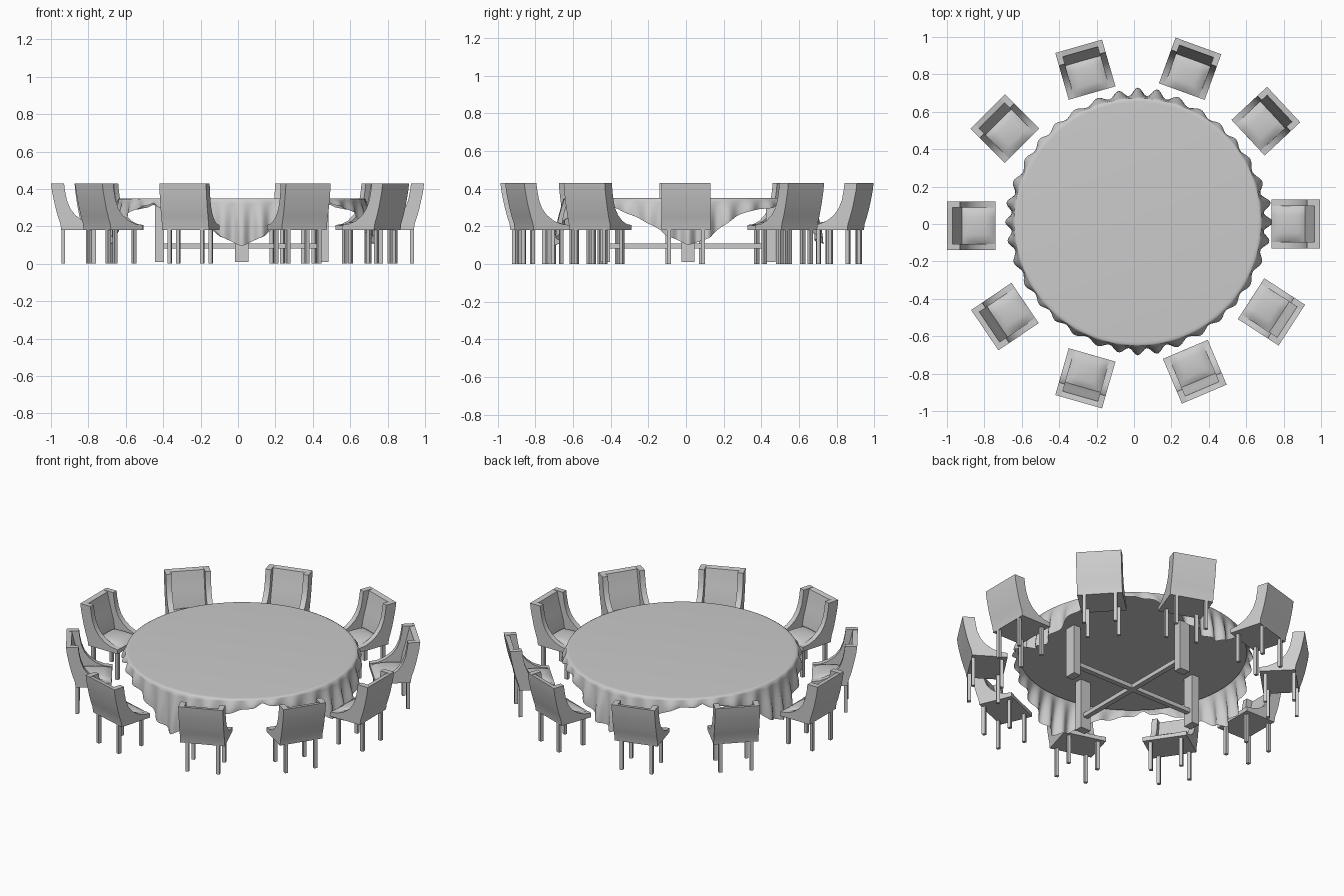
import bpy, bmesh
from math import sin, cos, pi, radians
from mathutils import Matrix

if "Cube" in bpy.data.objects:
    bpy.data.objects.remove(bpy.data.objects["Cube"])

CX, CY, R = 0.02, 0.01, 0.66   # table centre and radius


def add(name, mesh, matrix=Matrix(), smooth=None):
    ob = bpy.data.objects.new(name, mesh)
    bpy.context.collection.objects.link(ob)
    ob.matrix_world = matrix
    if smooth:
        bpy.ops.object.select_all(action='DESELECT')
        ob.select_set(True)
        bpy.context.view_layer.objects.active = ob
        bpy.ops.object.shade_smooth_by_angle(angle=radians(smooth))
    return ob


def to_mesh(bm, name):
    bmesh.ops.recalc_face_normals(bm, faces=bm.faces)
    me = bpy.data.meshes.new(name)
    bm.to_mesh(me)
    bm.free()
    return me


def put_box(bm, x0, x1, y0, y1, z0, z1):
    m = Matrix.Translation(((x0 + x1) / 2, (y0 + y1) / 2, (z0 + z1) / 2)) \
        @ Matrix.Diagonal((x1 - x0, y1 - y0, z1 - z0, 1))
    return bmesh.ops.create_cube(bm, size=1, matrix=m)['verts']


def put_profile(bm, pts, y0, y1):
    # extrude an x-z outline from y0 to y1
    a = [bm.verts.new((x, y0, z)) for x, z in pts]
    b = [bm.verts.new((x, y1, z)) for x, z in pts]
    bm.faces.new(a)
    bm.faces.new(b[::-1])
    for i in range(len(pts)):
        j = (i + 1) % len(pts)
        bm.faces.new((a[i], b[i], b[j], a[j]))


# ---- chair parts, local +x points to the chair's back ----
OUTER = [(0.075, 0.18), (0.08, 0.215), (0.092, 0.25), (0.106, 0.30),
         (0.117, 0.35), (0.125, 0.39), (0.13, 0.43)]
INNER = [(0.06, 0.43), (0.055, 0.39), (0.045, 0.34), (0.027, 0.295),
         (0.0, 0.26), (-0.04, 0.23), (-0.085, 0.212), (-0.13, 0.207)]
BACK_IN = [(0.10, 0.425), (0.09, 0.38), (0.075, 0.32), (0.058, 0.26), (0.045, 0.18)]

bm = bmesh.new()
for s in (-1, 1):
    put_profile(bm, [(-0.13, 0.18)] + OUTER + INNER, s * 0.13, s * 0.097)
side_mesh = to_mesh(bm, "chair_sides")

bm = bmesh.new()
put_profile(bm, OUTER + BACK_IN, -0.097, 0.097)
back_mesh = to_mesh(bm, "chair_back")

# seat with a gently domed cushion on top
bm = bmesh.new()
put_box(bm, -0.13, 0.06, -0.097, 0.097, 0.18, 0.205)
n = 8
grid = [[bm.verts.new((-0.128 + 0.188 * i / n, -0.096 + 0.192 * j / n,
                       0.205 + 0.024 * (sin(pi * i / n) * sin(pi * j / n)) ** 0.35))
         for j in range(n + 1)] for i in range(n + 1)]
for i in range(n):
    for j in range(n):
        bm.faces.new((grid[i][j], grid[i + 1][j], grid[i + 1][j + 1], grid[i][j + 1]))
seat_mesh = to_mesh(bm, "chair_seat")

bm = bmesh.new()
for x in (-0.10, 0.065):
    for y in (-0.09, 0.09):
        put_box(bm, x - 0.01, x + 0.01, y - 0.01, y + 0.01, 0, 0.182)
leg_mesh = to_mesh(bm, "chair_legs")

# chair centre x, y and direction of its back in degrees
CHAIRS = [(-0.87, -0.01, 180), (0.865, 0.0, 0), (-0.26, 0.825, 106), (0.30, 0.83, 70),
          (0.705, 0.55, 43), (-0.69, 0.51, 135), (-0.69, -0.495, 214),
          (0.735, -0.47, -33), (-0.26, -0.825, 254), (0.325, -0.79, -67)]
for k, (x, y, a) in enumerate(CHAIRS):
    m = Matrix.Translation((x, y, 0)) @ Matrix.Rotation(radians(a), 4, 'Z')
    for mesh, smooth in ((side_mesh, 30), (back_mesh, 30), (seat_mesh, 40), (leg_mesh, None)):
        add(f"{mesh.name}_{k + 1}", mesh, m, smooth)

TABLE = Matrix.Translation((CX, CY, 0))

# ---- table top under the cloth ----
bm = bmesh.new()
bmesh.ops.create_cone(bm, cap_ends=True, segments=96, radius1=R - 0.008, radius2=R - 0.008,
                      depth=0.02, matrix=Matrix.Translation((0, 0, 0.334)))
add("table_top", to_mesh(bm, "table_top"), TABLE, 30)

# ---- four table legs and crossed stretchers ----
bm = bmesh.new()
for k in range(4):
    v = put_box(bm, 0.415, 0.465, -0.035, 0.035, 0.01, 0.33)
    bmesh.ops.rotate(bm, verts=v, matrix=Matrix.Rotation(k * pi / 2, 3, 'Z'))
add("table_legs", to_mesh(bm, "table_legs"), TABLE)
bm = bmesh.new()
put_box(bm, -0.42, 0.42, -0.016, 0.016, 0.082, 0.108)
put_box(bm, -0.016, 0.016, -0.42, 0.42, 0.082, 0.108)
add("table_stretchers", to_mesh(bm, "table_stretchers"), TABLE)

# ---- square tablecloth draped over the round top, corners at the four axes ----
N, ROWS = 360, 10
bm = bmesh.new()
rings = [[bm.verts.new((r * cos(2 * pi * i / N), r * sin(2 * pi * i / N), z)) for i in range(N)]
         for r, z in ((R - 0.02, 0.35), (R - 0.006, 0.349), (R + 0.002, 0.345))]
for row in range(1, ROWS + 1):
    t = row / ROWS
    ring = []
    for i in range(N):
        th = 2 * pi * i / N
        off = (th + pi / 4) % (pi / 2) - pi / 4      # angle from nearest corner
        drop = min(0.70 / cos(pi / 4 - abs(off)) - R, 0.245 - 0.28 * abs(off))
        drop += 0.006 * sin(11 * th)
        wave = 0.5 + 0.5 * cos(36 * th + 0.9 * sin(4 * th) + 0.5 * sin(8 * th))
        amp = 0.018 + 0.13 * max(drop - 0.03, 0) * (0.8 + 0.3 * sin(5 * th + 1))
        r = R + 0.002 + (0.004 + amp * wave) * sin(t * pi / 2) + 0.04 * drop * t
        ring.append(bm.verts.new((r * cos(th), r * sin(th), 0.345 - drop * t)))
    rings.append(ring)
bm.faces.new(rings[0])
for a, b in zip(rings, rings[1:]):
    for i in range(N):
        j = (i + 1) % N
        bm.faces.new((a[i], b[i], b[j], a[j]))
add("tablecloth", to_mesh(bm, "tablecloth"), TABLE, 60)
